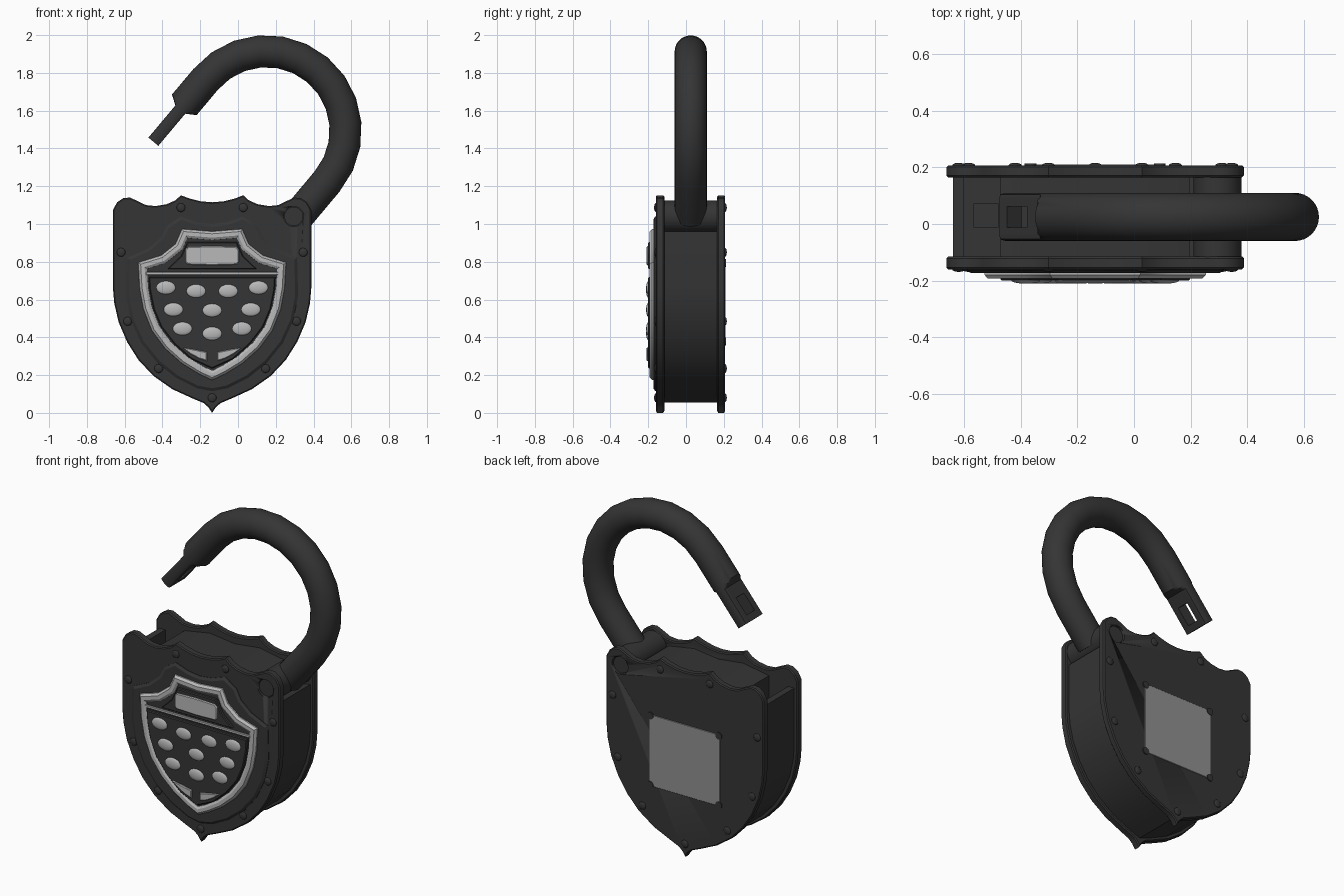
import bpy, bmesh, math
from mathutils import Vector, Matrix

if "Cube" in bpy.data.objects:
    bpy.data.objects.remove(bpy.data.objects["Cube"])

CX = -0.137                      # centre line of the lock body
PIVOT = (0.295, 1.04)            # shackle hinge, x and z


def material(name, v):
    m = bpy.data.materials.new(name)
    m.diffuse_color = (v, v, v, 1)
    m.use_nodes = True
    m.node_tree.nodes["Principled BSDF"].inputs["Base Color"].default_value = m.diffuse_color
    return m


DARK, LIGHT, GREY = material("dark", 0.035), material("light", 0.48), material("grey", 0.28)


def finish(ob, mat, angle=32):
    ob.data.materials.clear()
    ob.data.materials.append(mat)
    bpy.ops.object.select_all(action='DESELECT')
    ob.select_set(True)
    bpy.context.view_layer.objects.active = ob
    bpy.ops.object.shade_smooth_by_angle(angle=math.radians(angle))
    return ob


def skin(name, rings, mat, closed=False):
    """Skin a row of equal-length vertex rings, capped or joined into a loop."""
    bm = bmesh.new()
    vs = [[bm.verts.new(p) for p in r] for r in rings]
    n = len(vs[0])
    pairs = list(zip(vs, vs[1:])) + ([(vs[-1], vs[0])] if closed else [])
    for a, b in pairs:
        for i in range(n):
            j = (i + 1) % n
            bm.faces.new((a[i], a[j], b[j], b[i]))
    if not closed:
        bm.faces.new(vs[0])
        bm.faces.new(vs[-1])
    bmesh.ops.recalc_face_normals(bm, faces=bm.faces)
    me = bpy.data.meshes.new(name)
    bm.to_mesh(me)
    bm.free()
    ob = bpy.data.objects.new(name, me)
    bpy.context.collection.objects.link(ob)
    return finish(ob, mat)


def full(half):
    return half + [(-u, z) for u, z in reversed(half) if abs(u) > 1e-6]


def inset(pts, d):
    """Mitred inward offset of a clockwise outline."""
    out = []
    for i, p in enumerate(pts):
        p, a, b = Vector(p), Vector(pts[i - 1]), Vector(pts[(i + 1) % len(pts)])
        e, f = (p - a).normalized(), (b - p).normalized()
        n, m = Vector((e.y, -e.x)), Vector((f.y, -f.x))
        out.append(tuple(p + (n + m) * d / max(1 + n.dot(m), 0.4)))
    return out


def at(pts, y):
    return [(CX + u, y, z) for u, z in pts]


def slab(name, pts, y0, y1, mat, b=0.006):
    """Outline extruded along y with chamfered rims."""
    small = inset(pts, b)
    return skin(name, [at(small, y0), at(pts, y0 + b), at(pts, y1 - b), at(small, y1)], mat)


def dome(name, x, y, z, size, mat):
    bpy.ops.mesh.primitive_uv_sphere_add(segments=20, ring_count=10, location=(x, y, z),
                                         rotation=(math.pi / 2, 0, 0))
    ob = bpy.context.object
    ob.name = name
    ob.scale = (size[0], size[2], size[1])
    return finish(ob, mat, 60)


def rod(name, x, z, r, y0, y1, mat):
    bpy.ops.mesh.primitive_cylinder_add(vertices=32, radius=r, depth=y1 - y0,
                                        location=(x, (y0 + y1) / 2, z), rotation=(math.pi / 2, 0, 0))
    bpy.context.object.name = name
    return finish(bpy.context.object, mat)


def box(name, loc, size, rot=0):
    bpy.ops.mesh.primitive_cube_add(size=1, location=loc, rotation=(0, rot, 0))
    ob = bpy.context.object
    ob.name, ob.scale = name, size
    return ob


def cut(cutter, *targets):
    for ob in targets:
        mod = ob.modifiers.new("cut", 'BOOLEAN')
        mod.operation, mod.solver, mod.object = 'DIFFERENCE', 'EXACT', cutter
        bpy.context.view_layer.objects.active = ob
        bpy.ops.object.modifier_apply(modifier=mod.name)
    bpy.data.objects.remove(cutter)


# Shield plates, front and back
lower = [(0.525, 0.66), (0.518, 0.58), (0.495, 0.48), (0.45, 0.375), (0.39, 0.28), (0.31, 0.195),
         (0.21, 0.125), (0.10, 0.075)]
crown = [(0, 1.115), (0.06, 1.12), (0.12, 1.135), (0.165, 1.152), (0.195, 1.125), (0.24, 1.105),
         (0.30, 1.095), (0.35, 1.10), (0.395, 1.122), (0.435, 1.14), (0.47, 1.137), (0.503, 1.115),
         (0.525, 1.075)]
plate = full(crown + lower + [(0.045, 0.052), (0.02, 0.03), (0, 0)])
front_plate = slab("front_plate", plate, -0.16, -0.115, DARK)
back_plate = slab("back_plate", plate, 0.165, 0.207, DARK)
cut(rod("pin_cutter", *PIVOT, 0.053, -0.3, 0.3, DARK), front_plate, back_plate)
rod("hinge_pin", *PIVOT, 0.05, -0.148, 0.196, DARK)
rod("hinge_barrel", *PIVOT, 0.085, -0.117, 0.167, DARK)

# Core between the plates: centre block with a pocket on each side
right = [(0, 1.07), (0.165, 1.09), (0.335, 1.06), (0.335, 0.93), (0.503, 0.96)]
curve = [(u - 0.022, z + 0.01) for u, z in lower] + [(0, 0.055)]
left = [(-u, z) for u, z in reversed(curve[:-1])]
left += [(-0.503, 1.03), (-0.463, 1.03), (-0.463, 0.93), (-0.335, 0.93), (-0.335, 1.06), (-0.165, 1.09)]
core = right + curve + left
body = skin("body_core", [at(core, -0.117), at(core, 0.167)], DARK)
cut(box("slot_cutter", (-0.523, 0.03, 0.9), (0.085, 0.085, 0.26)), body)

# Stepped front panel
step = full([(0, 1.0), (0.08, 1.01), (0.165, 1.04), (0.24, 0.99), (0.27, 0.93), (0.34, 0.87), (0.45, 0.82),
             (0.455, 0.62), (0.43, 0.49), (0.375, 0.37), (0.29, 0.265), (0.19, 0.185), (0.08, 0.13),
             (0, 0.115)])
skin("front_panel", [at(step, -0.155), at(step, -0.163), at(inset(step, 0.015), -0.173)], DARK)

# Light trim ring around the keypad
trim = full([(0, 0.962), (0.16, 0.975), (0.195, 0.895), (0.27, 0.835), (0.393, 0.797), (0.385, 0.66),
             (0.365, 0.55), (0.32, 0.435), (0.25, 0.34), (0.16, 0.26), (0.07, 0.205), (0, 0.172)])
skin("trim_ring", [at(inset(trim, d), y) for d, y in
                   ((0, -0.165), (0.002, -0.18), (0.014, -0.193), (0.034, -0.193), (0.046, -0.185),
                    (0.048, -0.165))], LIGHT, closed=True)
slab("keypad_base", inset(trim, 0.044), -0.165, -0.181, DARK, 0.001)
slab("trim_bar", [(-0.35, 0.745), (0.35, 0.745), (0.35, 0.73), (-0.35, 0.73)], -0.191, -0.17, LIGHT, 0.002)

# Keypad and display
pad = full([(0.335, 0.72), (0.33, 0.65), (0.31, 0.55), (0.27, 0.455), (0.20, 0.365), (0.11, 0.285), (0, 0.235)])
slab("keypad", pad, -0.20, -0.175, DARK, 0.005)
slab("display_housing", full([(0.13, 0.905), (0.165, 0.83), (0.235, 0.762)]), -0.20, -0.175, DARK, 0.005)
slab("display", full([(0, 0.884), (0.125, 0.88), (0.142, 0.865), (0.142, 0.80), (0.13, 0.785), (0, 0.781)]),
     -0.208, -0.19, LIGHT, 0.005)
keys = [(0.245, 0.663), (0.085, 0.645), (0.205, 0.547), (0, 0.543), (0.157, 0.446), (0, 0.42)]
for u, z in keys:
    for s in ((1, -1) if u else (1,)):
        dome("key", CX + s * u, -0.198, z, (0.052, 0.013, 0.036), LIGHT)
half_key = [(0.028, 0.322), (0.095, 0.336), (0.155, 0.345), (0.115, 0.312), (0.07, 0.288), (0.028, 0.275)]
slab("right_wide_key", half_key, -0.21, -0.19, LIGHT, 0.004)
slab("left_wide_key", [(-u, z) for u, z in reversed(half_key)], -0.21, -0.19, LIGHT, 0.004)

# Rivets on both plates
for u, z in [(0.165, 1.087), (0.482, 0.85), (0.447, 0.485), (0.283, 0.235), (0, 0.08)]:
    for s in ((1, -1) if u else (1,)):
        for y in (-0.16, 0.207):
            dome("rivet", CX + s * u, y, z, (0.023, 0.009, 0.023), DARK)

# Battery cover on the back, with corner screws
slab("back_cover", full([(0.235, 0.80), (0.235, 0.37)]), 0.2, 0.210, GREY, 0.002)
for u in (-0.228, 0.228):
    for z in (0.377, 0.793):
        rod("cover_screw", CX + u, z, 0.021, 0.2, 0.213, DARK)

# Swung-open shackle with a flattened, slotted tongue
ANG = math.radians(50)
axis = Vector((-math.cos(ANG), 0, -math.sin(ANG)))
side = Vector((math.sin(ANG), 0, -math.cos(ANG)))
mid, R, r = Vector((0.15, 0.025, 1.495)), 0.42, 0.085


def ring(c, n, h=r, k=1.0):
    pts = []
    for i in range(32):
        a = math.tau * i / 32
        q = max(-h, min(h, r * k * math.cos(a)))
        pts.append(c + n * q + Vector((0, r * k * math.sin(a), 0)))
    return pts


rings = [ring(mid + side * R + axis * 0.24, side)]
for i in range(13):
    a = ANG - math.pi / 2 + math.pi * i / 12
    e = Vector((math.cos(a), 0, math.sin(a)))
    rings.append(ring(mid + e * R, e))
end = mid - side * R
rings += [ring(end + axis * t, -side, h) for t, h in ((0.175, r), (0.19, 0.062), (0.208, 0.034), (0.43, 0.034))]
shackle = skin("shackle", rings, DARK)
cut(box("tongue_cutter", end + axis * 0.335, (0.3, 0.075, 0.11), math.pi / 2 - ANG), shackle)
